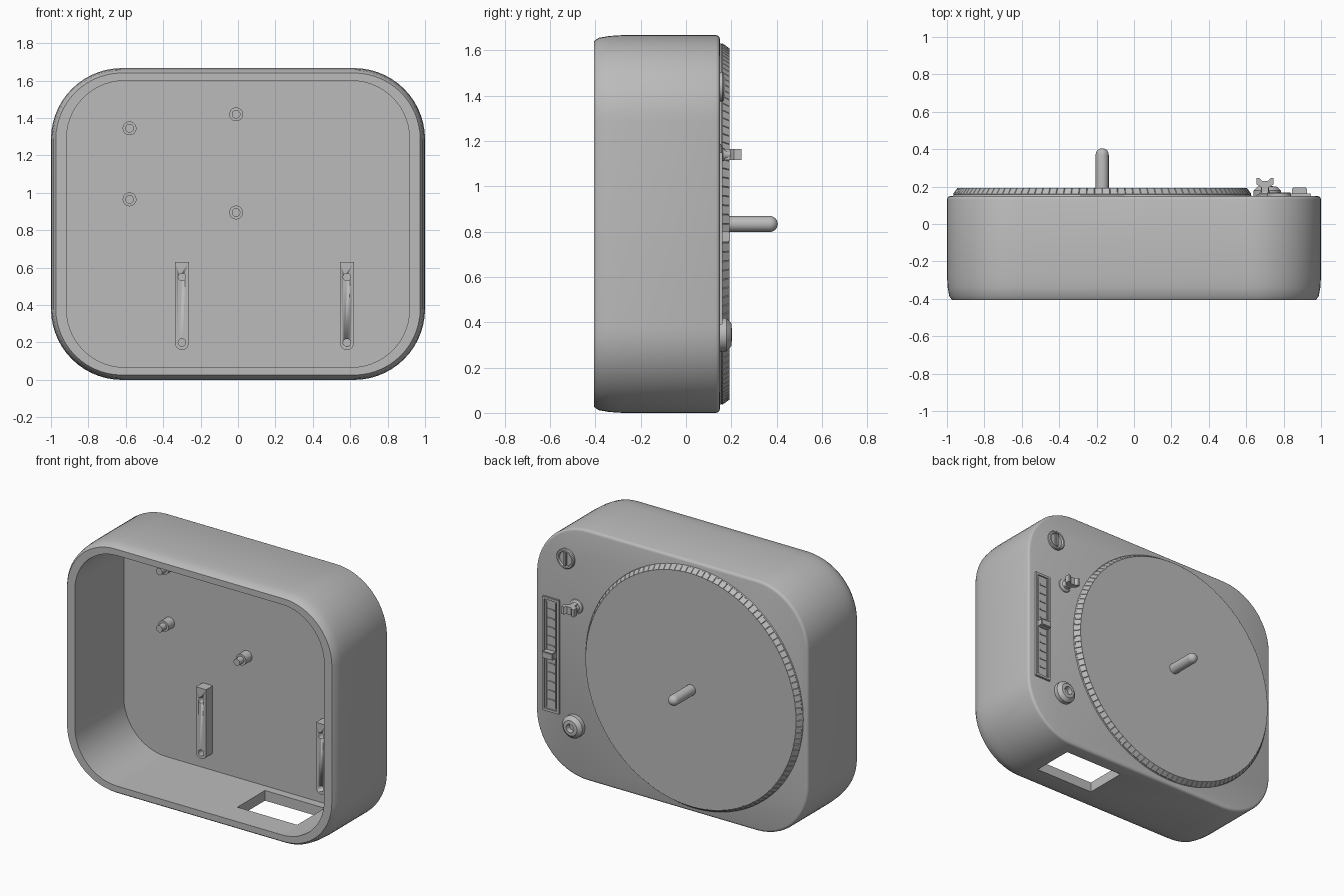
import bpy, bmesh, math
from mathutils import Vector

if "Cube" in bpy.data.objects:
    bpy.data.objects.remove(bpy.data.objects["Cube"], do_unlink=True)

GREY = (0.5, 0.5, 0.5, 1)
mat = bpy.data.materials.new("plain_grey")
mat.use_nodes = True
mat.diffuse_color = GREY
mat.node_tree.nodes["Principled BSDF"].inputs["Base Color"].default_value = GREY

MID = 0.8335    # middle height of the case
BACK = 0.15     # outer face of the deck
INNER = 0.11    # inner face of the deck


def finish(name, bm, smooth=True):
    bmesh.ops.recalc_face_normals(bm, faces=bm.faces)
    me = bpy.data.meshes.new(name)
    bm.to_mesh(me)
    bm.free()
    ob = bpy.data.objects.new(name, me)
    bpy.context.collection.objects.link(ob)
    me.materials.append(mat)
    if smooth:
        bpy.ops.object.select_all(action='DESELECT')
        ob.select_set(True)
        bpy.context.view_layer.objects.active = ob
        bpy.ops.object.shade_smooth_by_angle(angle=math.radians(32))
    return ob


def loft(bm, rings):
    """Skin a list of point rings and cap both ends."""
    loops = [[bm.verts.new(p) for p in ring] for ring in rings]
    n = len(loops[0])
    for a, b in zip(loops, loops[1:]):
        for i in range(n):
            j = (i + 1) % n
            bm.faces.new((a[i], a[j], b[j], b[i]))
    bm.faces.new(loops[0])
    bm.faces.new(loops[-1])


def rounded_ring(hx, hz, r, y, steps=14):
    pts = []
    for k, (sx, sz) in enumerate(((1, 1), (-1, 1), (-1, -1), (1, -1))):
        for i in range(steps + 1):
            a = math.pi / 2 * (k + i / steps)
            pts.append((sx * (hx - r) + r * math.cos(a), y,
                        MID + sz * (hz - r) + r * math.sin(a)))
    return pts


def lathe(name, profile, x, z, sides=32):
    """Turn (radius, y) pairs about an axis along y."""
    bm = bmesh.new()
    loft(bm, [[(x + r * math.cos(t * math.tau / sides), y,
                z + r * math.sin(t * math.tau / sides)) for t in range(sides)]
              for r, y in profile])
    return finish(name, bm)


def box(name, x, y, z, bevel=0.0):
    """Box from (low, high) pairs."""
    bm = bmesh.new()
    bmesh.ops.create_cube(bm, size=1)
    for v in bm.verts:
        v.co = Vector([lo + (c + 0.5) * (hi - lo) for c, (lo, hi) in zip(v.co, (x, y, z))])
    if bevel:
        bmesh.ops.bevel(bm, geom=bm.edges[:], offset=bevel, segments=2, affect='EDGES')
    return finish(name, bm, False)


def cut(target, cutter):
    cutter.hide_render = True
    mod = target.modifiers.new("cut", 'BOOLEAN')
    mod.operation, mod.solver, mod.object = 'DIFFERENCE', 'EXACT', cutter
    bpy.ops.object.select_all(action='DESELECT')
    target.select_set(True)
    bpy.context.view_layer.objects.active = target
    bpy.ops.object.modifier_apply(modifier=mod.name)
    bpy.data.objects.remove(cutter, do_unlink=True)


# Case: rounded outside, softened edges, open hollow at the front
outer = [(0.018, BACK), (0.009, 0.147), (0.003, 0.141), (0, 0.132),
         (0, -0.28), (0.004, -0.34), (0.012, -0.385), (0.026, -0.405)]
bm = bmesh.new()
rings = [rounded_ring(1 - d, MID - d, 0.38 - d, y) for d, y in outer]
rings += [rounded_ring(0.917, 0.766, 0.31, y) for y in (-0.405, INNER)]
loft(bm, rings)
case = finish("case", bm)
cut(case, box("window_cutter", (0.16, 0.6), (-0.235, 0.055), (-0.1, 0.2)))

# Platter with raised blocks round its sloping rim
PX, BLOCKS = -0.17, 60
bm = bmesh.new()
loft(bm, [[(PX + r * math.cos(i * math.tau / BLOCKS / 2), y,
            MID + r * math.sin(i * math.tau / BLOCKS / 2)) for i in range(BLOCKS * 2)]
          for r, y in ((0.8, 0.145), (0.795, 0.157), (0.77, 0.192))])
bmesh.ops.recalc_face_normals(bm, faces=bm.faces)
rim = [f for f in bm.faces if len(f.verts) == 4 and f.calc_center_median().y > 0.16]
bmesh.ops.inset_individual(bm, faces=rim, thickness=0.003, depth=0.004)
finish("platter", bm, False)

# Spindle with a domed end
R = 0.035
dome = [(R * math.cos(a), 0.37 + R * math.sin(a))
        for a in (math.pi / 2 * i / 6.1 for i in range(7))]
lathe("spindle", [(R, 0.18)] + dome, PX, MID, 24)

# Inner stand-offs with locating pins
for i, (x, z) in enumerate(((-0.58, 1.345), (-0.58, 0.965), (-0.01, 1.42), (-0.01, 0.895))):
    lathe(f"standoff_{i + 1}", [(0.037, INNER + 0.01), (0.037, 0.045),
                                (0.023, 0.045), (0.023, 0.0)], x, z, 24)

# Inner mounting rails: flat top, round foot, two screw holes
for side, x in (("right", -0.3), ("left", 0.582)):
    w = 0.037
    outline = [(x + w, 0.63), (x - w, 0.63)]
    outline += [(x - w * math.cos(a), 0.197 - w * math.sin(a))
                for a in (math.pi * i / 12 for i in range(13))]
    bm = bmesh.new()
    loft(bm, [[(px, y, pz) for px, pz in outline] for y in (0.04, INNER + 0.01)])
    rail = finish(f"mounting_rail_{side}", bm)
    for z in (0.2, 0.55):
        cut(rail, lathe("hole_cutter", [(0.02, 0.0), (0.02, 0.09)], x, z, 20))

# Upper dial: ring, sunken face and grip bar
lathe("dial", [(0.065, 0.14), (0.065, 0.162), (0.06, 0.168), (0.05, 0.168),
               (0.046, 0.155)], 0.775, 1.44)
box("dial_grip", (0.765, 0.785), (0.145, 0.172), (1.395, 1.485), 0.004)

# Lower knob: domed with a centre recess
lathe("knob", [(0.074, 0.14), (0.074, 0.178), (0.066, 0.186), (0.05, 0.2),
               (0.028, 0.202), (0.025, 0.196), (0.025, 0.17)], 0.712, 0.345)

# Forked lever on a flared foot
LX, LZ = 0.7, 1.14
lathe("lever_foot", [(0.05, 0.145), (0.045, 0.155), (0.03, 0.163), (0.022, 0.18),
                     (0.02, 0.2)], LX, LZ, 24)
half = [(0.018, 0.16), (0.018, 0.195), (0.046, 0.212), (0.046, 0.245), (0.03, 0.245),
        (0.015, 0.23)]
outline = [(LX + a, y) for a, y in half] + [(LX - a, y) for a, y in reversed(half)]
bm = bmesh.new()
loft(bm, [[(x, y, z) for x, y in outline] for z in (LZ - 0.025, LZ + 0.025)])
finish("lever_fork", bm, False)

# Slider: frame, inner track, scale marks and handle
SX, LOW, HIGH = 0.885, 0.39, 1.15
frame = box("slider_frame", (SX - 0.062, SX + 0.062), (0.145, 0.162), (LOW, HIGH), 0.003)
cut(frame, box("frame_cutter", (SX - 0.046, SX + 0.046), (0.153, 0.2),
               (LOW + 0.018, HIGH - 0.018)))
for s in (-1, 1):
    box("track_edge", (SX + s * 0.034 - 0.004, SX + s * 0.034 + 0.004), (0.15, 0.159),
        (LOW + 0.03, HIGH - 0.03))
for i in range(11):
    z = LOW + 0.08 + i * 0.06
    box(f"scale_mark_{i + 1}", (SX - 0.024, SX + 0.024), (0.15, 0.158), (z - 0.004, z + 0.004))
box("slider_handle", (SX - 0.04, SX + 0.04), (0.15, 0.195), (0.755, 0.8), 0.005)
